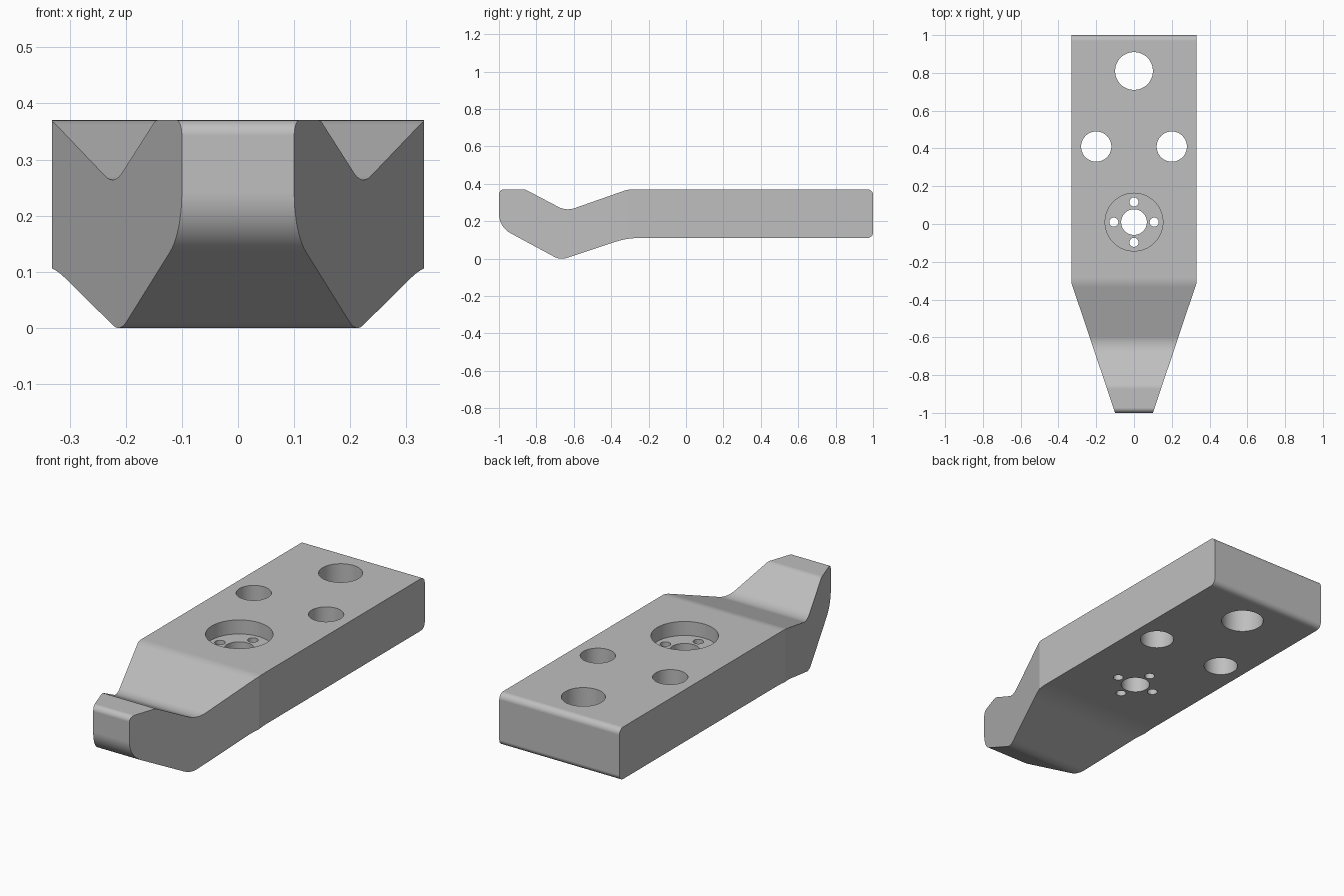
import bpy
import bmesh
import math
from mathutils import Vector, Matrix

if "Cube" in bpy.data.objects:
    bpy.data.objects.remove(bpy.data.objects["Cube"], do_unlink=True)

steel = bpy.data.materials.new("grey steel")
steel.use_nodes = True
COLOUR = (0.52, 0.52, 0.52, 1)
steel.diffuse_color = COLOUR
steel.node_tree.nodes["Principled BSDF"].inputs["Base Color"].default_value = COLOUR


def rounded(corners, steps=10):
    """Replace each (a, b, radius) corner by an arc tangent to both edges."""
    points = []
    for i, (a, b, radius) in enumerate(corners):
        p = Vector((a, b))
        u = (Vector(corners[i - 1][:2]) - p).normalized()
        v = (Vector(corners[(i + 1) % len(corners)][:2]) - p).normalized()
        half = u.angle(v) / 2
        centre = p + (u + v).normalized() * radius / math.sin(half)
        start = p + u * radius / math.tan(half) - centre
        end = p + v * radius / math.tan(half) - centre
        turn = start.angle_signed(end)
        for k in range(steps + 1):
            t = -turn * k / steps
            c, s = math.cos(t), math.sin(t)
            points.append(centre + Vector((start.x * c - start.y * s,
                                           start.x * s + start.y * c)))
    return points


def finish(name, bm):
    bmesh.ops.recalc_face_normals(bm, faces=bm.faces)
    mesh = bpy.data.meshes.new(name)
    bm.to_mesh(mesh)
    bm.free()
    obj = bpy.data.objects.new(name, mesh)
    mesh.materials.append(steel)
    bpy.context.collection.objects.link(obj)
    return obj


def prism(name, points, direction):
    """Extrude a closed 3D outline along a direction."""
    bm = bmesh.new()
    face = bm.faces.new([bm.verts.new(p) for p in points])
    side = bmesh.ops.extrude_face_region(bm, geom=[face])["geom"]
    bmesh.ops.translate(bm, vec=direction,
                        verts=[g for g in side if isinstance(g, bmesh.types.BMVert)])
    return finish(name, bm)


def drills(name, holes, bottom, top):
    bm = bmesh.new()
    for x, y, radius in holes:
        bmesh.ops.create_cone(bm, cap_ends=True, segments=56,
                              radius1=radius, radius2=radius, depth=top - bottom,
                              matrix=Matrix.Translation((x, y, (top + bottom) / 2)))
    return finish(name, bm)


def cut(obj, cutter, operation):
    cutter.hide_render = True
    mod = obj.modifiers.new(cutter.name, "BOOLEAN")
    mod.operation, mod.solver, mod.object = operation, "EXACT", cutter
    bpy.context.view_layer.objects.active = obj
    bpy.ops.object.modifier_apply(modifier=mod.name)
    bpy.data.objects.remove(cutter, do_unlink=True)


# Side profile: flat bar, valley, raised nose and rounded underside
TOP, UNDER = 0.37, 0.11
profile = rounded([
    (1, UNDER, 0.03), (1, TOP, 0.03),
    (-0.31, TOP, 0.15), (-0.64, 0.254, 0.11),
    (-0.86, TOP, 0.05), (-1, TOP, 0.027),
    (-1, 0.169, 0.12), (-0.672, -0.008, 0.09),
    (-0.316, UNDER, 0.4),
])
body = prism("mounting_bar", [(-0.5, y, z) for y, z in profile], (1, 0, 0))

# Plan outline: straight sides that taper toward the nose
WIDE, SLOPE, BEND = 0.332, 0.336, -0.31
tip = WIDE + SLOPE * (-1.2 - BEND)
right = [(tip, -1.2), (WIDE, BEND), (WIDE, 1.2)]
outline = right + [(-x, y) for x, y in reversed(right)]
cut(body, prism("plan_outline", [(x, y, -0.2) for x, y in outline], (0, 0, 1)),
    "INTERSECT")

# Counterbore, then every through hole
HUB = 0.01
cut(body, drills("counterbore", [(0, HUB, 0.153)], TOP - 0.07, TOP + 0.2), "DIFFERENCE")
holes = [(0, 0.81, 0.1), (0.2, 0.41, 0.08), (-0.2, 0.41, 0.08), (0, HUB, 0.068)]
for i in range(4):
    a = i * math.pi / 2
    holes.append((0.107 * math.cos(a), HUB + 0.107 * math.sin(a), 0.024))
cut(body, drills("through_holes", holes, -0.2, 0.6), "DIFFERENCE")

# Smooth fillets and bores, crisp edges elsewhere
bpy.ops.object.select_all(action="DESELECT")
body.select_set(True)
bpy.context.view_layer.objects.active = body
bpy.ops.object.shade_smooth_by_angle(angle=math.radians(15))
weighted = body.modifiers.new("even_shading", "WEIGHTED_NORMAL")
weighted.keep_sharp = True
